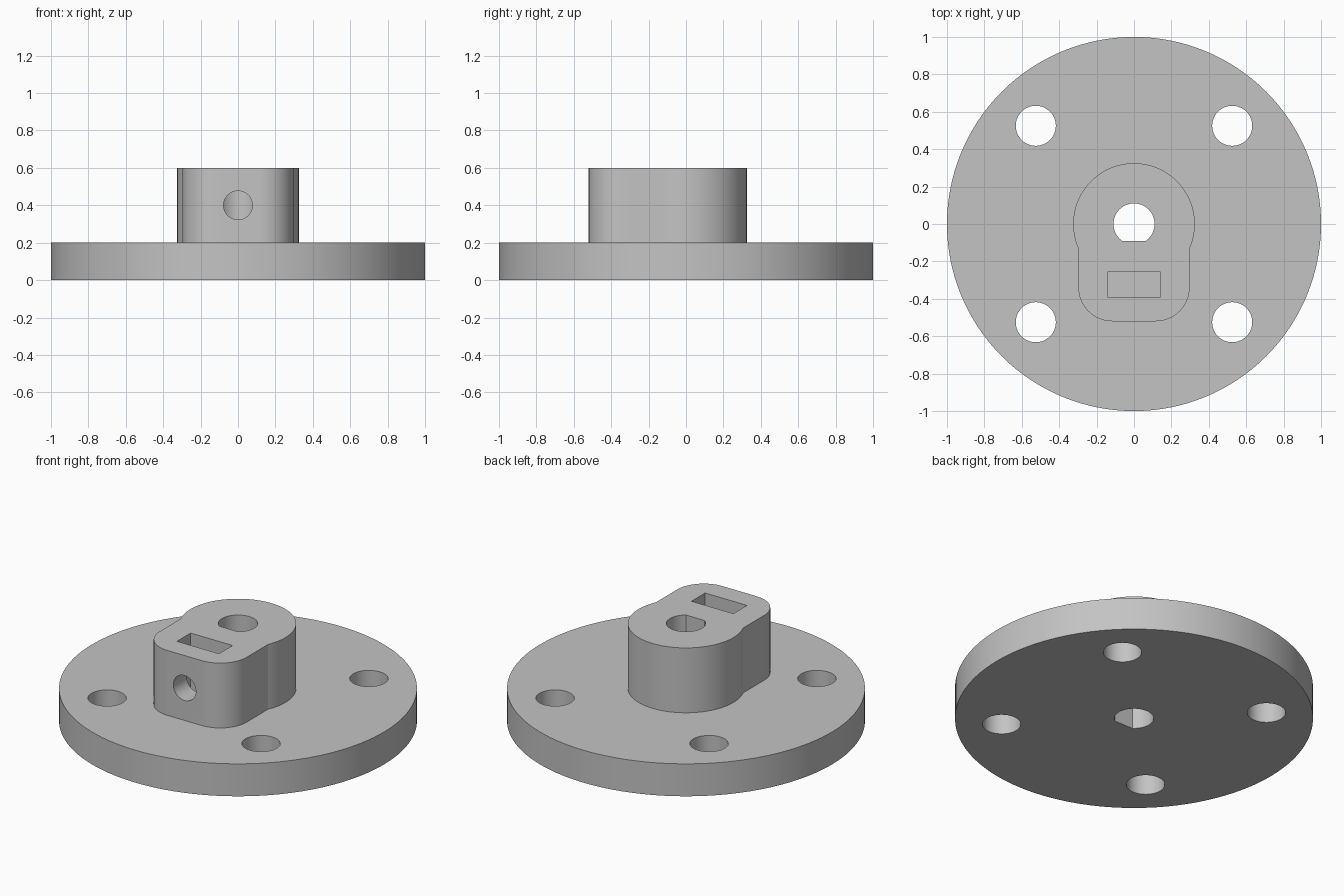
import bpy, bmesh
from math import sin, cos, pi, asin, radians
from mathutils import Matrix

cube = bpy.data.objects.get("Cube")
if cube:
    bpy.data.objects.remove(cube, do_unlink=True)

grey = bpy.data.materials.new("plain grey")
grey.use_nodes = True
GREY = (0.55, 0.55, 0.55, 1)
grey.diffuse_color = GREY
grey.node_tree.nodes["Principled BSDF"].inputs["Base Color"].default_value = GREY


def arc(cx, cy, r, start, end, steps):
    """Points along an arc, both ends included."""
    angles = [start + (end - start) * i / steps for i in range(steps + 1)]
    return [(cx + r * cos(a), cy + r * sin(a)) for a in angles]


def circle(cx, cy, r, steps=64):
    return arc(cx, cy, r, 0, 2 * pi, steps)[:-1]


def prism(name, outline, low, high, turn=None):
    """Extrude a counter-clockwise outline along z, then turn it if asked."""
    bm = bmesh.new()
    face = bm.faces.new([bm.verts.new((x, y, low)) for x, y in outline])
    top = bmesh.ops.extrude_face_region(bm, geom=[face])["geom"]
    verts = [v for v in top if isinstance(v, bmesh.types.BMVert)]
    bmesh.ops.translate(bm, verts=verts, vec=(0, 0, high - low))
    bmesh.ops.recalc_face_normals(bm, faces=bm.faces)
    if turn:
        bm.transform(turn)
    mesh = bpy.data.meshes.new(name)
    bm.to_mesh(mesh)
    bm.free()
    mesh.materials.append(grey)
    obj = bpy.data.objects.new(name, mesh)
    bpy.context.collection.objects.link(obj)
    return obj


def combine(target, tool, operation):
    """Apply an exact boolean and discard the tool."""
    bpy.context.view_layer.objects.active = target
    mod = target.modifiers.new(operation, "BOOLEAN")
    mod.operation, mod.solver, mod.object = operation, "EXACT", tool
    bpy.ops.object.modifier_apply(modifier=mod.name)
    bpy.data.objects.remove(tool, do_unlink=True)


# Round base flange
hub = prism("flanged_hub", circle(0, 0, 1, 128), 0, 0.2)

# Boss: round collar running into a block with rounded front corners
R, HALF, FRONT, CORNER = 0.325, 0.297, -0.52, 0.18
join = asin((R * R - HALF * HALF) ** 0.5 / R)
outline = arc(0, 0, R, -join, pi + join, 72)
outline += arc(CORNER - HALF, FRONT + CORNER, CORNER, pi, 1.5 * pi, 16)
outline += arc(HALF - CORNER, FRONT + CORNER, CORNER, 1.5 * pi, 2 * pi, 16)
combine(hub, prism("boss", outline, 0.1, 0.6), "UNION")

# Four mounting holes
for sx in (-1, 1):
    for sy in (-1, 1):
        hole = circle(sx * 0.525, sy * 0.525, 0.107)
        combine(hub, prism("mounting_hole", hole, -0.1, 0.3), "DIFFERENCE")

# D-shaped shaft bore, flat towards the front
flat = asin(0.09 / 0.11)
bore = arc(0, 0, 0.11, -flat, pi + flat, 56)
combine(hub, prism("shaft_bore", bore, -0.1, 0.7), "DIFFERENCE")

# Nut pocket open at the top
pocket = [(-0.143, -0.39), (0.143, -0.39), (0.143, -0.257), (-0.143, -0.257)]
combine(hub, prism("nut_pocket", pocket, 0.24, 0.7), "DIFFERENCE")

# Set screw hole from the front face into the bore
turn = Matrix.Translation((0, 0, 0.4)) @ Matrix.Rotation(radians(90), 4, "X")
screw = prism("screw_hole", circle(0, 0, 0.077), 0.03, 0.7, turn)
combine(hub, screw, "DIFFERENCE")

# Smooth the round walls, keep the rims sharp
bpy.ops.object.select_all(action="DESELECT")
hub.select_set(True)
bpy.context.view_layer.objects.active = hub
bpy.ops.object.shade_smooth_by_angle(angle=radians(20))
